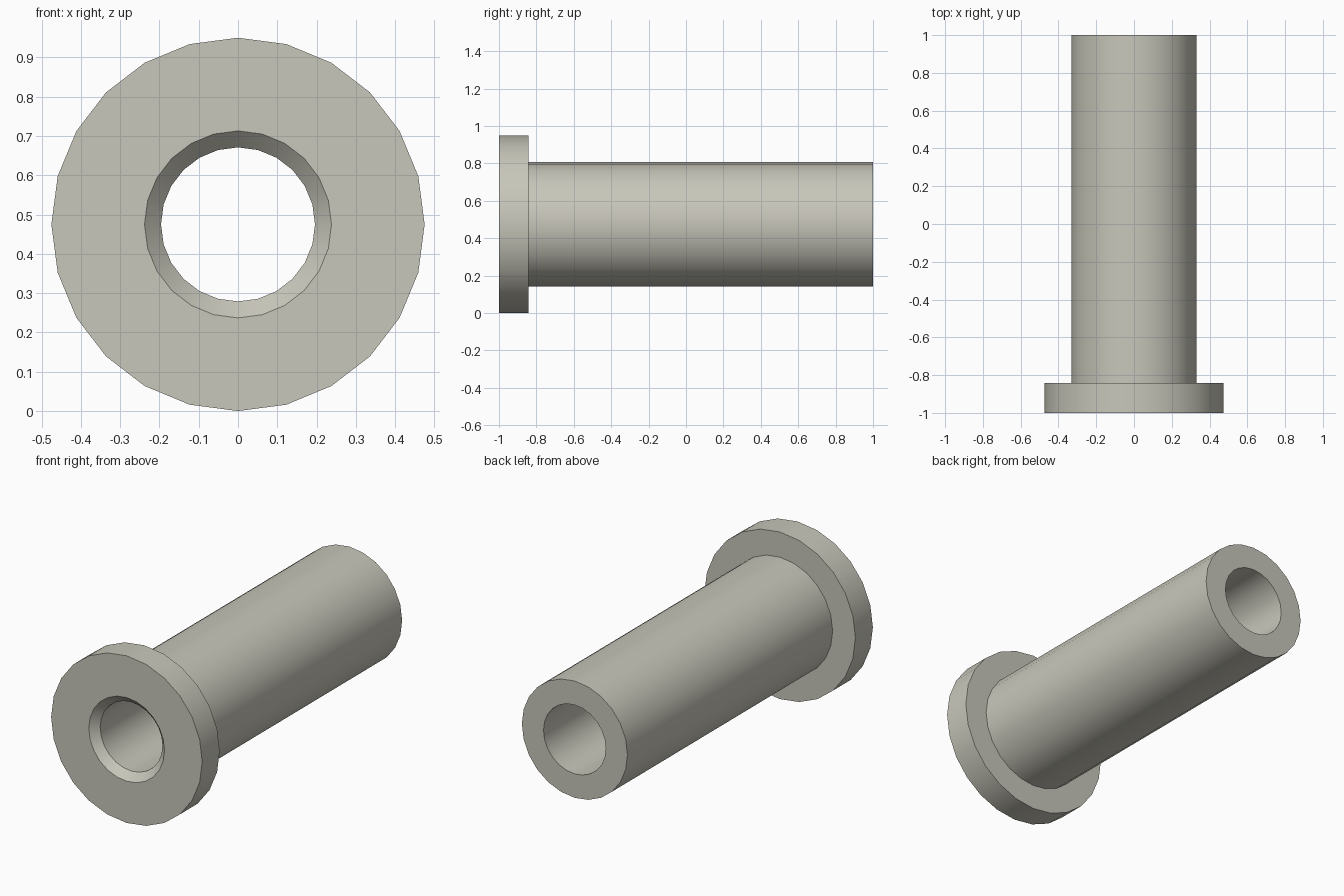
import bpy
import bmesh
import math
from mathutils import Matrix, Vector

cube = bpy.data.objects.get("Cube")
if cube:
    bpy.data.objects.remove(cube, do_unlink=True)

SIDES = 24
FLANGE_R, TUBE_R, BORE_R, MOUTH_R = 0.475, 0.332, 0.196, 0.238
FRONT, FLANGE_BACK, BACK = -1.0, -0.843, 1.0
CHAMFER = MOUTH_R - BORE_R

# Warm light grey
mat = bpy.data.materials.new("warm_grey")
mat.use_nodes = True
colour = (0.58, 0.57, 0.495, 1.0)
mat.diffuse_color = colour
mat.node_tree.nodes["Principled BSDF"].inputs["Base Color"].default_value = colour

# Closed cross-section (radius, y), turned around the y axis
profile = [
    (MOUTH_R, FRONT), (FLANGE_R, FRONT), (FLANGE_R, FLANGE_BACK),
    (TUBE_R, FLANGE_BACK), (TUBE_R, BACK), (BORE_R, BACK),
    (BORE_R, FRONT + CHAMFER),
]

bm = bmesh.new()
rings = []
for i in range(SIDES):
    turn = Matrix.Rotation(2 * math.pi * i / SIDES, 3, 'Y')
    rings.append([bm.verts.new(turn @ Vector((0, y, r))) for r, y in profile])
for i, ring in enumerate(rings):
    after = rings[(i + 1) % SIDES]
    for j in range(len(profile)):
        k = (j + 1) % len(profile)
        bm.faces.new((ring[j], ring[k], after[k], after[j]))
bmesh.ops.recalc_face_normals(bm, faces=bm.faces[:])

mesh = bpy.data.meshes.new("flanged_bushing")
bm.to_mesh(mesh)
bm.free()
mesh.materials.append(mat)

# Flanged sleeve with a chamfered bore, resting on the ground
bushing = bpy.data.objects.new("flanged_bushing", mesh)
bushing.location.z = FLANGE_R
bpy.context.collection.objects.link(bushing)

bpy.ops.object.select_all(action='DESELECT')
bushing.select_set(True)
bpy.context.view_layer.objects.active = bushing
bpy.ops.object.shade_smooth_by_angle(angle=math.radians(30))
